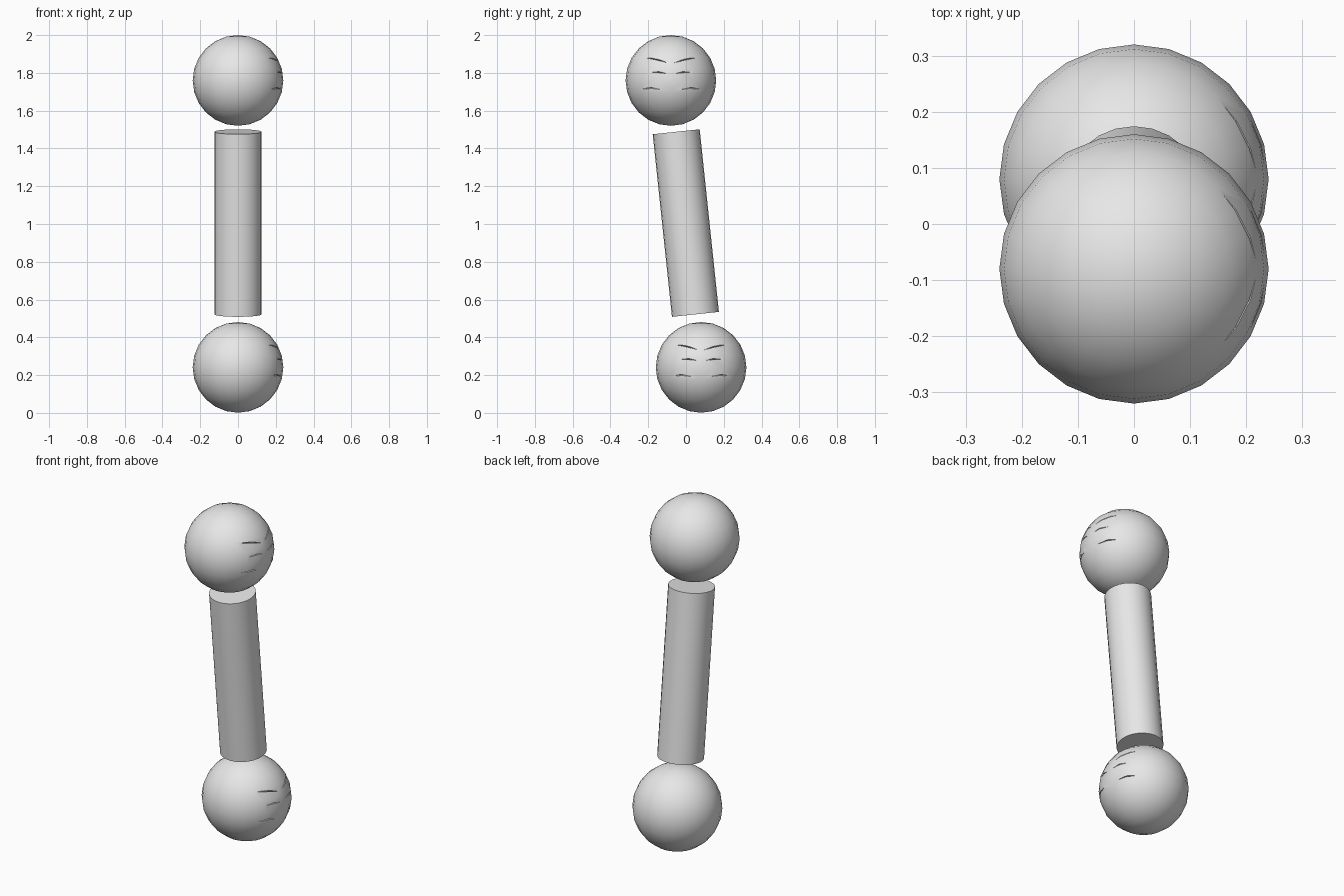
import bpy, bmesh, math
from mathutils import Vector, Matrix

if "Cube" in bpy.data.objects:
    bpy.data.objects.remove(bpy.data.objects["Cube"])

R = 0.24
TOP = Vector((0, -0.08, 1.76))
BOTTOM = Vector((0, 0.08, 0.241))

grey = bpy.data.materials.new("plain grey")
grey.diffuse_color = (0.8, 0.8, 0.8, 1)
grey.use_nodes = True
grey.node_tree.nodes["Principled BSDF"].inputs["Base Color"].default_value = grey.diffuse_color


def make_object(name, bm):
    bmesh.ops.recalc_face_normals(bm, faces=bm.faces)
    mesh = bpy.data.meshes.new(name)
    bm.to_mesh(mesh)
    bm.free()
    mesh.materials.append(grey)
    obj = bpy.data.objects.new(name, mesh)
    bpy.context.collection.objects.link(obj)
    return obj


def smooth(obj):
    bpy.ops.object.select_all(action='DESELECT')
    obj.select_set(True)
    bpy.context.view_layer.objects.active = obj
    bpy.ops.object.shade_smooth_by_angle(angle=math.radians(32))


def on_ball(y, z):
    return Vector((math.sqrt(R * R - y * y - z * z), y, z)) * 0.992


# Thin wedges that cut the mirrored slits: outer y, outer z, inner y, inner z
SLITS = [(0.135, 0.120, 0.012, 0.092),
         (0.115, 0.042, 0.018, 0.036),
         (0.155, -0.045, 0.055, -0.048)]


def slit_cutter(name):
    bm = bmesh.new()
    for y0, z0, y1, z1 in SLITS:
        for side in (1, -1):
            a, b = on_ball(side * y0, z0), on_ball(side * y1, z1)
            m = on_ball(side * (y0 + y1) / 2, (z0 + z1) / 2 + 0.006)
            tri = [m * 0.95,
                   m * 1.06 + Vector((0, 0, 0.006)),
                   m * 1.06 - Vector((0, 0, 0.008))]
            va, vb = bm.verts.new(a), bm.verts.new(b)
            ring = [bm.verts.new(p) for p in tri]
            for i in range(3):
                p, q = ring[i], ring[(i + 1) % 3]
                bm.faces.new((va, p, q))
                bm.faces.new((vb, q, p))
    return make_object(name, bm)


# Ball with slits on its right side
def ball(name, centre):
    bm = bmesh.new()
    bmesh.ops.create_uvsphere(bm, u_segments=24, v_segments=12, radius=R)
    obj = make_object(name, bm)
    cutter = slit_cutter(name + "_cutter")
    mod = obj.modifiers.new("slits", 'BOOLEAN')
    mod.operation = 'DIFFERENCE'
    mod.solver = 'EXACT'
    mod.object = cutter
    bpy.context.view_layer.objects.active = obj
    bpy.ops.object.modifier_apply(modifier=mod.name)
    bpy.data.objects.remove(cutter)
    obj.location = centre
    smooth(obj)


ball("top_ball", TOP)
ball("bottom_ball", BOTTOM)

# Tilted rod floating between the balls
axis = TOP - BOTTOM
bm = bmesh.new()
bmesh.ops.create_cone(bm, cap_ends=True, segments=24, radius1=0.125,
                      radius2=0.125, depth=0.972)
bm.transform(Matrix.Translation((0, -0.001, 1.005))
             @ axis.to_track_quat('Z', 'Y').to_matrix().to_4x4())
smooth(make_object("rod", bm))
